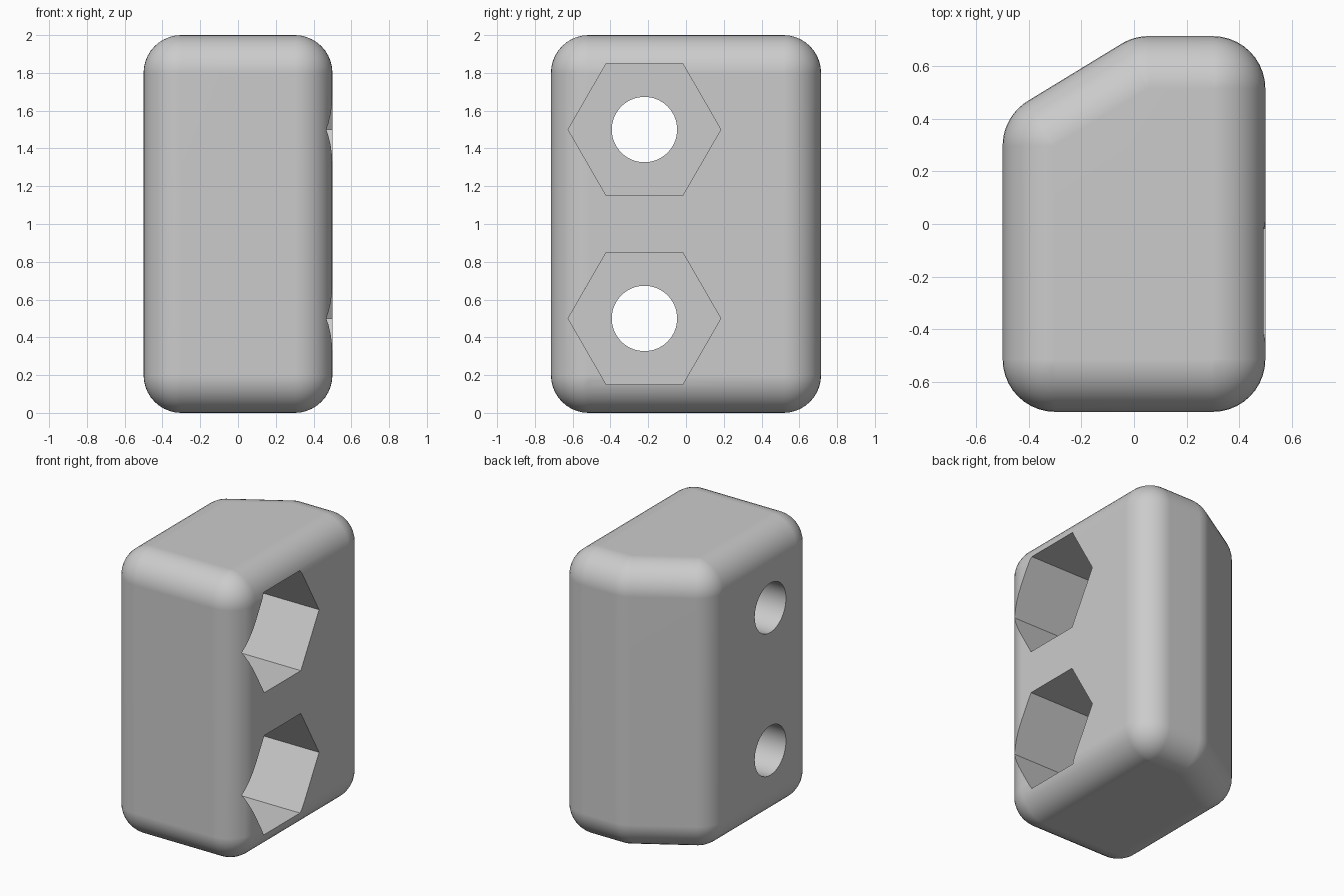
import bpy, bmesh, math
from mathutils import Matrix, Vector

if "Cube" in bpy.data.objects:
    bpy.data.objects.remove(bpy.data.objects["Cube"], do_unlink=True)

FILLET = 0.2
SEGMENTS = 10

grey = bpy.data.materials.new("light_grey")
grey.use_nodes = True
grey.diffuse_color = (0.6, 0.6, 0.6, 1)
grey.node_tree.nodes["Principled BSDF"].inputs["Base Color"].default_value = (0.6, 0.6, 0.6, 1)


def add_object(name, bm):
    mesh = bpy.data.meshes.new(name)
    bmesh.ops.recalc_face_normals(bm, faces=bm.faces)
    bm.to_mesh(mesh)
    bm.free()
    mesh.materials.append(grey)
    obj = bpy.data.objects.new(name, mesh)
    bpy.context.collection.objects.link(obj)
    return obj


# Block outline with one slanted back corner, counter-clockwise from above
outline = [Vector(p) for p in
           [(-0.5, -0.715), (0.5, -0.715), (0.5, 0.715), (0, 0.715), (-0.5, 0.41)]]
count = len(outline)
normals = []
for i, p in enumerate(outline):
    d = (outline[(i + 1) % count] - p).normalized()
    normals.append(Vector((d.y, -d.x)))


def ring(radius):
    """Outline with rounded corners, swept round its inset corner points."""
    points = []
    for i, p in enumerate(outline):
        a, b = normals[i - 1], normals[i]
        centre = p - (a + b) * FILLET / (1 + a.dot(b))
        start = math.atan2(a.y, a.x)
        turn = a.angle(b)
        for k in range(SEGMENTS + 1):
            t = start + turn * k / SEGMENTS
            points.append(centre + radius * Vector((math.cos(t), math.sin(t))))
    return points


# Rounded block, lofted from the bottom ring to the top ring
bm = bmesh.new()
rings = []
for base, first in ((FILLET, -90), (2 - FILLET, 0)):
    for k in range(SEGMENTS + 1):
        phi = math.radians(first + 90 * k / SEGMENTS)
        z = base + FILLET * math.sin(phi)
        rings.append([bm.verts.new((p.x, p.y, z)) for p in ring(FILLET * math.cos(phi))])
for low, high in zip(rings, rings[1:]):
    for k in range(len(low)):
        bm.faces.new((low[k - 1], low[k], high[k], high[k - 1]))
bm.faces.new(rings[0])
bm.faces.new(rings[-1])
bmesh.ops.remove_doubles(bm, verts=bm.verts, dist=0.0005)
block = add_object("rounded_block", bm)
bpy.context.view_layer.objects.active = block
block.select_set(True)


def cut(name, sides, radius, x_from, x_to, z):
    """Cut a prism lying along x out of the block."""
    bm = bmesh.new()
    place = Matrix.Translation(((x_from + x_to) / 2, -0.22, z))
    turn = Matrix.Rotation(math.pi / 2, 4, "Z") @ Matrix.Rotation(math.pi / 2, 4, "X")
    bmesh.ops.create_cone(bm, cap_ends=True, segments=sides, radius1=radius,
                          radius2=radius, depth=x_to - x_from, matrix=place @ turn)
    # Point a corner of the prism along y
    tip = max(bm.verts, key=lambda v: v.co.y).co
    angle = math.atan2(tip.z - z, tip.y + 0.22)
    bmesh.ops.rotate(bm, verts=bm.verts, cent=(0, -0.22, z),
                     matrix=Matrix.Rotation(-angle, 3, "X"))
    cutter = add_object(name, bm)
    cutter.hide_render = True
    mod = block.modifiers.new(name, "BOOLEAN")
    mod.operation = "DIFFERENCE"
    mod.solver = "EXACT"
    mod.object = cutter
    bpy.ops.object.modifier_apply(modifier=mod.name)
    bpy.data.objects.remove(cutter, do_unlink=True)


# Two hexagonal nut pockets on the left side, each with a bolt hole through
for z in (0.5, 1.5):
    cut("nut_pocket_cutter", 6, 0.35 / math.cos(math.pi / 6), 0, 0.8, z)
    cut("bolt_hole_cutter", 64, 0.173, -0.8, 0.4, z)

bpy.ops.object.shade_smooth_by_angle(angle=math.radians(30))
weighted = block.modifiers.new("even_shading", "WEIGHTED_NORMAL")
weighted.keep_sharp = True
